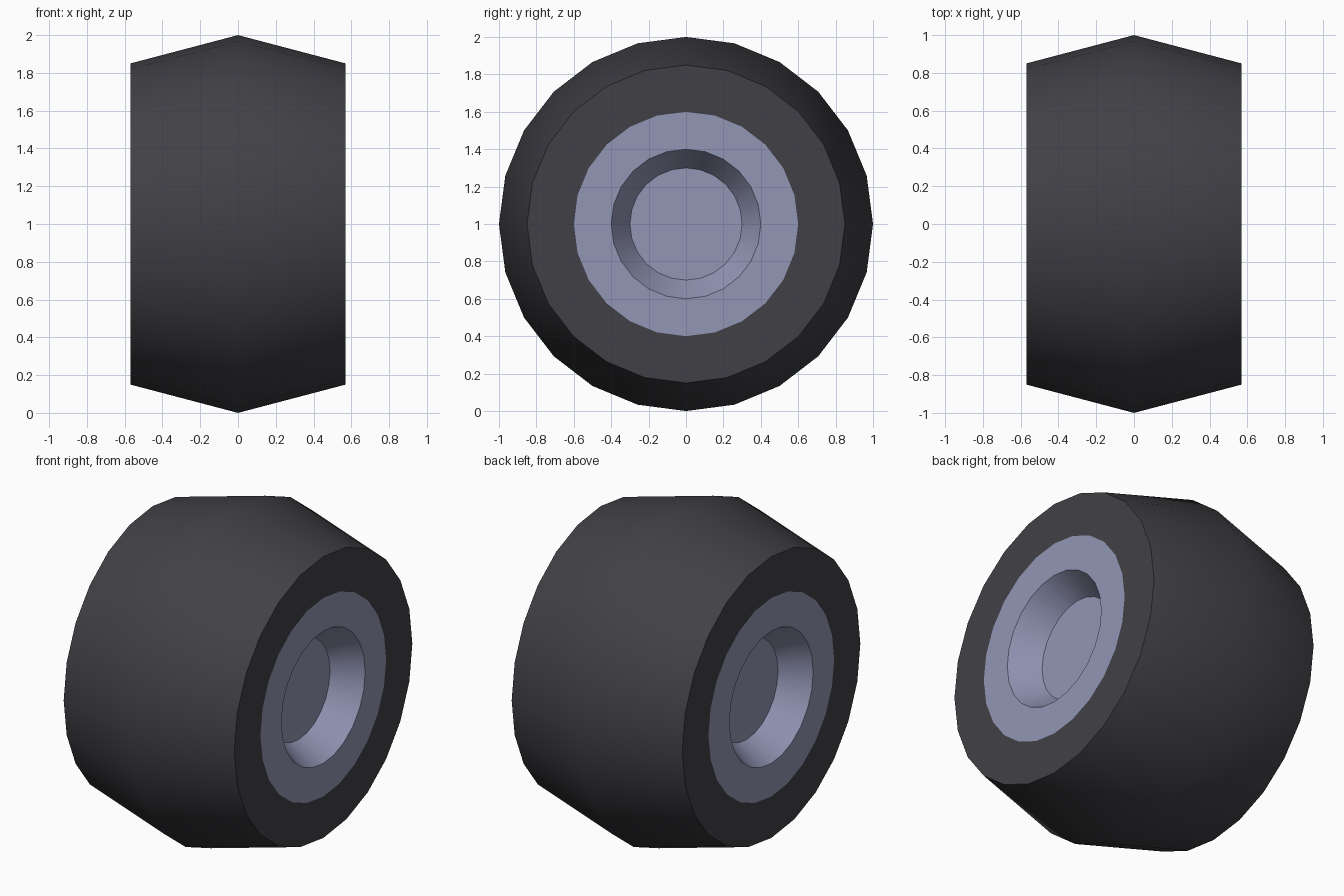
import bpy, bmesh, math

if "Cube" in bpy.data.objects:
    bpy.data.objects.remove(bpy.data.objects["Cube"])

SIDES = 24


def material(name, rgb):
    m = bpy.data.materials.new(name)
    m.diffuse_color = (*rgb, 1)
    m.use_nodes = True
    m.node_tree.nodes["Principled BSDF"].inputs["Base Color"].default_value = m.diffuse_color
    return m


def lathe(name, profiles, mat, cap_start=False):
    """Turn (x, radius) profiles around the wheel axle (x axis, z = 1)."""
    bm = bmesh.new()
    for prof in profiles:
        rings = []
        for x, r in prof:
            rings.append([bm.verts.new((x, r * math.cos(2 * math.pi * i / SIDES),
                                        1 + r * math.sin(2 * math.pi * i / SIDES)))
                          for i in range(SIDES)])
        flip = prof[0][0] < 0 and cap_start
        for a, b in zip(rings, rings[1:]):
            for i in range(SIDES):
                j = (i + 1) % SIDES
                f = [a[i], b[i], b[j], a[j]]
                bm.faces.new(f[::-1] if flip else f)
        if cap_start:
            bm.faces.new(rings[0][::-1] if flip else rings[0])
    me = bpy.data.meshes.new(name)
    bm.to_mesh(me)
    bm.free()
    me.materials.append(mat)
    ob = bpy.data.objects.new(name, me)
    bpy.context.collection.objects.link(ob)
    bpy.ops.object.select_all(action='DESELECT')
    ob.select_set(True)
    bpy.context.view_layer.objects.active = ob
    bpy.ops.object.shade_smooth_by_angle(angle=math.radians(40))
    return ob


rubber = material("dark rubber", (0.053, 0.052, 0.061))
metal = material("blue grey metal", (0.285, 0.305, 0.46))

# Tyre: flat side walls and a tread with a raised middle
lathe("tyre", [[(0.57, 0.6), (0.57, 0.85), (0, 1.0), (-0.57, 0.85), (-0.57, 0.6)]], rubber)

# Hubs: flush ring with a tapered recess on both sides
lathe("hubs", [[(s * 0.405, 0.3), (s * 0.57, 0.4), (s * 0.57, 0.6)] for s in (1, -1)],
      metal, cap_start=True)
